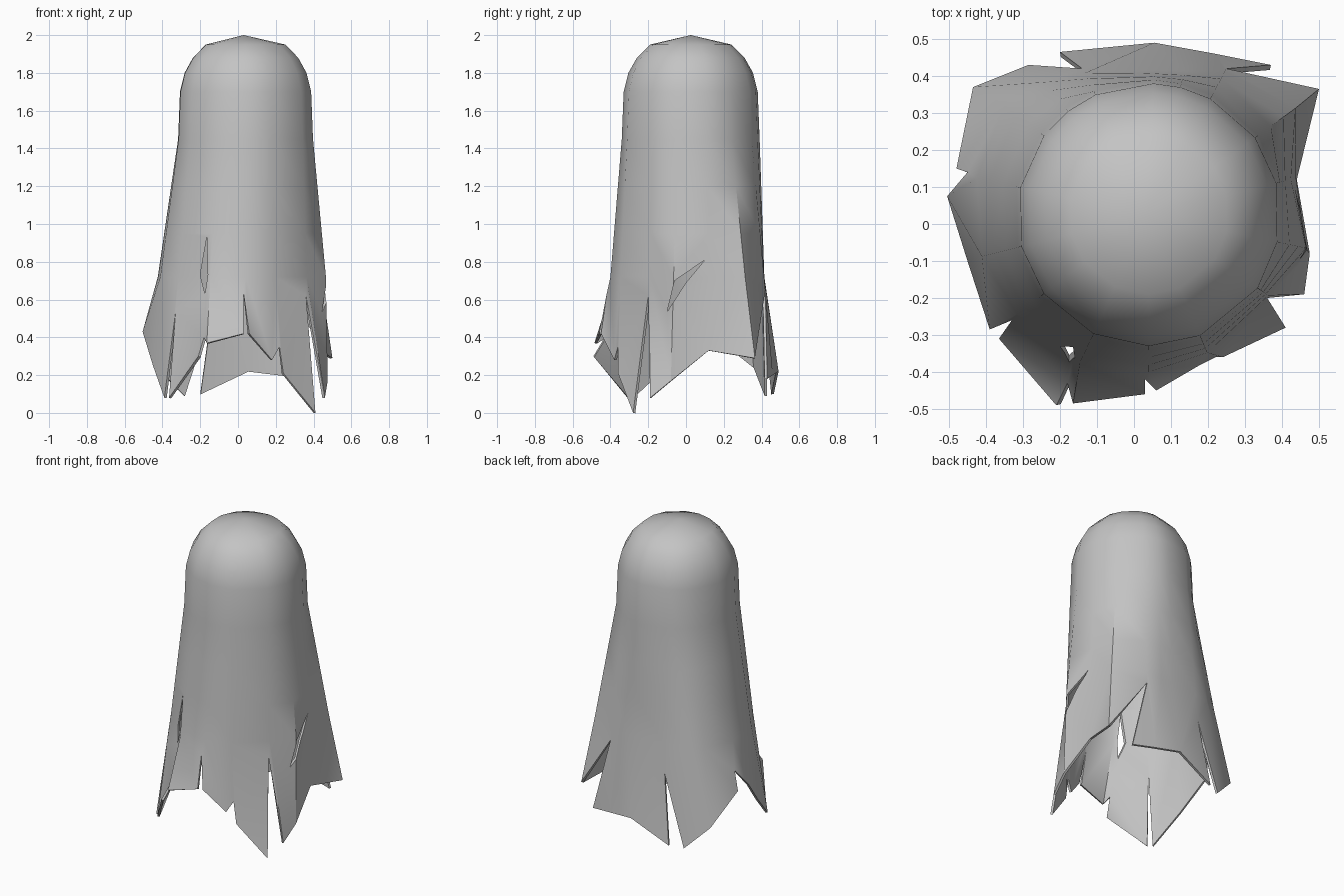
import bpy, bmesh, math
from mathutils import Vector

cube = bpy.data.objects.get("Cube")
if cube:
    bpy.data.objects.remove(cube, do_unlink=True)

CX, CY = 0.04, 0.025

# Cloth colour
grey = bpy.data.materials.new("cloth grey")
grey.use_nodes = True
colour = (0.55, 0.55, 0.55, 1)
grey.diffuse_color = colour
grey.node_tree.nodes["Principled BSDF"].inputs["Base Color"].default_value = colour

# Round head: height and radius of each ring
HEAD = [(1.95, .215), (1.88, .285), (1.8, .33), (1.7, .355), (1.45, .365)]
# Loose body: heights of the rings below the head
BODY = [1.2, .95, .72]

# Folds counter-clockwise: angle, radius at the lowest ring, and hem points.
# Where several hem points share a fold, the highest is the top of a slit.
FOLDS = [
    (-34, .39, [(.41, -.28, 0), (.36, -.2, .62), (.46, -.19, .08)]),
    (-12, .435, [(.475, -.08, .17)]),
    (14, .41, [(.44, .12, .33)]),
    (36, .49, [(.5, .365, .29)]),
    (62, .44, [(.25, .42, .65), (.37, .43, .18)]),
    (76, .4, [(.22, .46, .2)]),
    (88, .39, [(.055, .49, .22)]),
    (114, .42, [(-.2, .465, .1), (-.14, .42, .535)]),
    (128, .455, [(-.285, .43, .09)]),
    (143, .49, [(-.435, .37, .24)]),
    (168, .475, [(-.48, .15, .41), (-.45, .14, .53), (-.505, .075, .43)]),
    (194, .465, [(-.45, -.1, .25)]),
    (217, .445, [(-.39, -.285, .08), (-.33, -.26, .54), (-.365, -.31, .08)]),
    (245, .44, [(-.21, -.49, .3), (-.18, -.43, .4), (-.165, -.485, .37)]),
    (270, .425, [(.03, -.46, .42), (.03, -.42, .63), (.06, -.45, .42)]),
    (293, .405, [(.18, -.38, .28), (.22, -.36, .35), (.24, -.36, .21)]),
]

# Draped sheet: one column of faces between neighbouring folds
bm = bmesh.new()
apex = bm.verts.new((0.03, CY, 2))
columns = []
for degrees, low_radius, hem in FOLDS:
    angle = math.radians(degrees)
    top_z, top_radius = HEAD[-1]
    rings = list(HEAD)
    for z in BODY:
        t = (top_z - z) / (top_z - BODY[-1])
        rings.append((z, top_radius + t * (low_radius - top_radius)))
    column = [bm.verts.new((CX + r * math.cos(angle), CY + r * math.sin(angle), z))
              for z, r in rings]
    slit = max(range(len(hem)), key=lambda i: hem[i][2])
    edge = [bm.verts.new(p) for p in hem]
    columns.append((column, edge[:slit + 1], edge[slit:]))

flaps = []
for (a, _, a_edge), (b, b_edge, _) in zip(columns, columns[1:] + columns[:1]):
    bm.faces.new((apex, a[0], b[0]))
    for k in range(len(a) - 1):
        bm.faces.new((a[k], a[k + 1], b[k + 1], b[k]))
    flaps.append(bm.faces.new([a[-1]] + a_edge + b_edge + [b[-1]]))
bmesh.ops.triangulate(bm, faces=flaps)
mesh = bpy.data.meshes.new("tattered_sheet")
bm.to_mesh(mesh)
bm.free()
mesh.materials.append(grey)
sheet = bpy.data.objects.new("tattered_sheet", mesh)
bpy.context.collection.objects.link(sheet)


def tear_cutter(name, outline, start, depth):
    """Prism through the cloth, used to cut a torn hole."""
    bm = bmesh.new()
    face = bm.faces.new([bm.verts.new(Vector(p) + Vector(start)) for p in outline])
    out = bmesh.ops.extrude_face_region(bm, geom=[face])
    moved = [v for v in out["geom"] if isinstance(v, bmesh.types.BMVert)]
    bmesh.ops.translate(bm, verts=moved, vec=depth)
    bmesh.ops.recalc_face_normals(bm, faces=bm.faces)
    me = bpy.data.meshes.new(name)
    bm.to_mesh(me)
    bm.free()
    me.materials.append(grey)
    ob = bpy.data.objects.new(name, me)
    bpy.context.collection.objects.link(ob)
    ob.hide_render = True
    return ob


# Cloth thickness, then the front and side tears
solid = sheet.modifiers.new("thickness", "SOLIDIFY")
solid.thickness = 0.014
solid.offset = -1
front = [(-.165, 0, .93), (-.16, 0, .73), (-.175, 0, .63), (-.2, 0, .73)]
side = [(0, .1, .81), (0, -.06, .7), (0, -.1, .535), (0, 0, .69)]
cutters = [
    tear_cutter("front_tear_cutter", front, (0, -.65, 0), (0, .45, 0)),
    tear_cutter("side_tear_cutter", side, (.25, 0, 0), (.4, 0, 0)),
]
for cutter in cutters:
    cut = sheet.modifiers.new(cutter.name, "BOOLEAN")
    cut.operation = "DIFFERENCE"
    cut.solver = "EXACT"
    cut.object = cutter

bpy.ops.object.select_all(action="DESELECT")
sheet.select_set(True)
bpy.context.view_layer.objects.active = sheet
for name in [m.name for m in sheet.modifiers]:
    bpy.ops.object.modifier_apply(modifier=name)
for cutter in cutters:
    bpy.data.objects.remove(cutter, do_unlink=True)

# Soft folds with crisp torn edges
bpy.ops.object.shade_smooth_by_angle(angle=math.radians(40))
